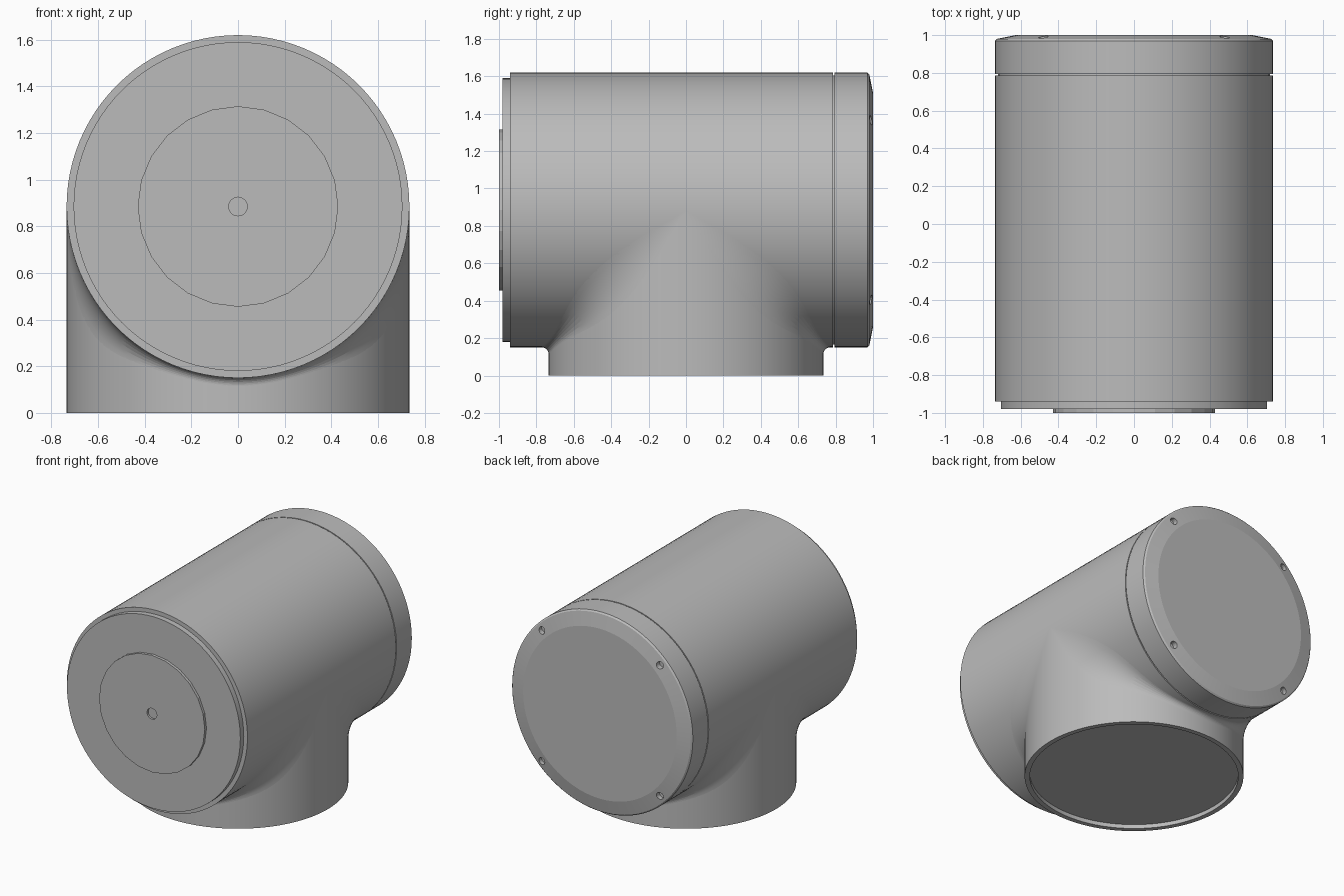
import bpy, bmesh
from math import sin, cos, pi, radians
from mathutils import Vector, Matrix

cube = bpy.data.objects.get("Cube")
if cube:
    bpy.data.objects.remove(cube, do_unlink=True)

R, ZC = 0.735, 0.885      # pipe radius and height of the horizontal axis

grey = bpy.data.materials.new("plain grey")
grey.use_nodes = True
grey.diffuse_color = (0.5, 0.5, 0.5, 1)
grey.node_tree.nodes["Principled BSDF"].inputs["Base Color"].default_value = (0.5, 0.5, 0.5, 1)


def finish(name, bm, smooth=True):
    bmesh.ops.remove_doubles(bm, verts=bm.verts, dist=1e-5)
    bmesh.ops.recalc_face_normals(bm, faces=bm.faces)
    mesh = bpy.data.meshes.new(name)
    bm.to_mesh(mesh)
    bm.free()
    mesh.materials.append(grey)
    ob = bpy.data.objects.new(name, mesh)
    bpy.context.collection.objects.link(ob)
    bpy.ops.object.select_all(action='DESELECT')
    ob.select_set(True)
    bpy.context.view_layer.objects.active = ob
    if smooth:
        bpy.ops.object.shade_smooth_by_angle(angle=radians(8))
    return ob


def turned(name, profile, horizontal=True, steps=96):
    """Spin (radius, position) points about the y axis at pipe height, or about z."""
    bm = bmesh.new()
    axis = Vector((0, 1, 0)) if horizontal else Vector((0, 0, 1))
    base = Vector((0, 0, ZC)) if horizontal else Vector()
    verts = [bm.verts.new(base + Vector((r, 0, 0)) + axis * p) for r, p in profile]
    edges = [bm.edges.new(pair) for pair in zip(verts, verts[1:])]
    bmesh.ops.spin(bm, geom=verts + edges, cent=base, axis=axis,
                   angle=2 * pi, steps=steps)
    return finish(name, bm)


# Horizontal pipe with a narrow neck under the seam of the rear cap
turned("main_pipe", [(0, -0.94), (R, -0.94), (R, 0.785), (R - 0.015, 0.785),
                     (R - 0.015, 0.81), (0, 0.81)])

# Front plate and raised disc with a small centre hole
turned("front_plate", [(0, -0.93), (0.705, -0.93), (0.705, -0.98), (0, -0.98)])
turned("front_disc", [(0, -0.97), (0.43, -0.97), (0.43, -1), (0.04, -1),
                      (0.04, -0.985), (0, -0.985)], steps=24)

# Rear cap with a shallow sloped rim
cap = turned("rear_cap", [(0, 0.793), (R, 0.793), (R, 0.97), (0.725, 0.98),
                          (0.625, 1), (0, 1)])

# Four screw holes cut in the rim
bm = bmesh.new()
for sx in (-1, 1):
    for sz in (-1, 1):
        place = Matrix.Translation((sx * 0.48, 1, ZC + sz * 0.48)) @ Matrix.Rotation(pi / 2, 4, 'X')
        bmesh.ops.create_cone(bm, cap_ends=True, segments=16, radius1=0.026,
                              radius2=0.026, depth=0.09, matrix=place)
cutter = finish("screw_hole_cutter", bm, smooth=False)
cut = cap.modifiers.new("screw holes", 'BOOLEAN')
cut.operation, cut.solver, cut.object = 'DIFFERENCE', 'EXACT', cutter
bpy.context.view_layer.objects.active = cap
bpy.ops.object.modifier_apply(modifier=cut.name)
bpy.data.objects.remove(cutter, do_unlink=True)

# Vertical outlet with a recessed base
turned("lower_outlet", [(0, 0.03), (0.7, 0.03), (0.7, 0), (R, 0), (R, ZC), (0, ZC)],
       horizontal=False)

# Rounded blend where the pipes meet, widening towards the sides
bm = bmesh.new()
COLS, ROWS = 64, 8
for side in (-1, 1):
    grid = []
    for i in range(COLS + 1):
        t = -pi / 2 + pi * i / COLS
        s, c = sin(t), cos(t)
        r = 0.035 + 0.5 * s ** 4
        centre = Vector((s, side * c, -c)) * (R + r)
        to_pipe, to_outlet = Vector((-s, 0, c)), Vector((-s, -side * c, 0))
        grid.append([bm.verts.new(centre + r * to_pipe.lerp(to_outlet, j / ROWS).normalized()
                                  + Vector((0, 0, ZC))) for j in range(ROWS + 1)])
    for a, b in zip(grid, grid[1:]):
        for j in range(ROWS):
            quad = (a[j], a[j + 1], b[j + 1], b[j])
            bm.faces.new(quad if side > 0 else quad[::-1])
bmesh.ops.remove_doubles(bm, verts=bm.verts, dist=1e-5)
bmesh.ops.recalc_face_normals(bm, faces=bm.faces)
bm.faces.ensure_lookup_table()
# Face outwards, away from the crossing of the two axes
if sum(f.normal.dot(f.calc_center_median() - Vector((0, 0, ZC))) for f in bm.faces) < 0:
    bmesh.ops.reverse_faces(bm, faces=bm.faces)
blend = finish("pipe_blend", bm)
